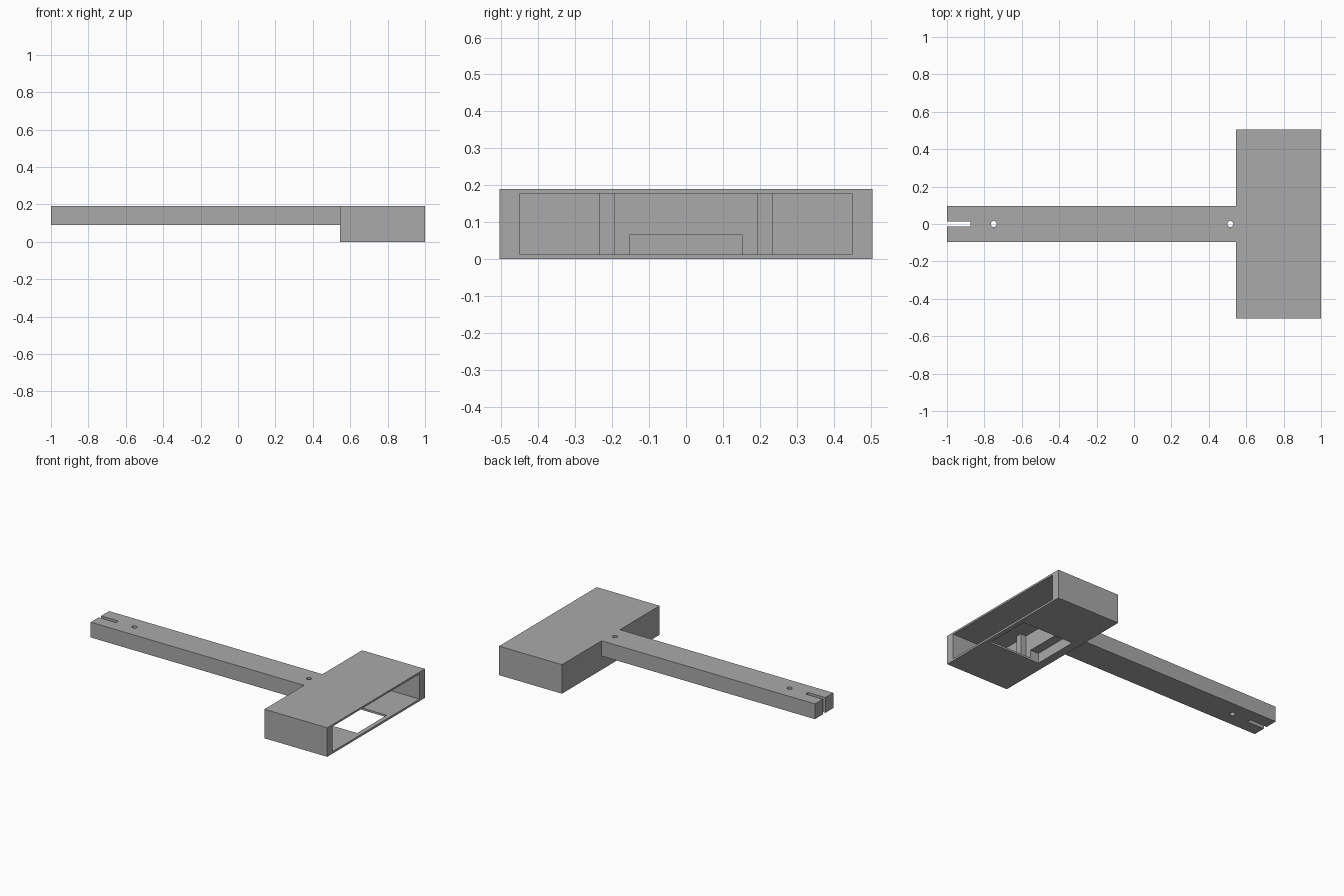
import bpy

old = bpy.data.objects.get("Cube")
if old:
    bpy.data.objects.remove(old, do_unlink=True)

grey = bpy.data.materials.new("plain grey")
grey.use_nodes = True
grey.diffuse_color = (0.4, 0.4, 0.4, 1)
grey.node_tree.nodes["Principled BSDF"].inputs["Base Color"].default_value = (0.4, 0.4, 0.4, 1)


def box(name, x, y, z):
    """Box spanning the given (min, max) ranges."""
    bpy.ops.mesh.primitive_cube_add(size=1, location=[sum(r) / 2 for r in (x, y, z)])
    ob = bpy.context.object
    ob.name = name
    ob.scale = [r[1] - r[0] for r in (x, y, z)]
    bpy.ops.object.transform_apply(location=True, rotation=False, scale=True)
    ob.data.materials.append(grey)
    return ob


def pin(name, x, radius):
    """Upright cutter for a round hole through the arm."""
    bpy.ops.mesh.primitive_cylinder_add(vertices=24, radius=radius, depth=0.3, location=(x, 0, 0.16))
    ob = bpy.context.object
    ob.name = name
    ob.data.materials.append(grey)
    return ob


def combine(target, other, operation):
    """Apply a boolean and drop the helper."""
    mod = target.modifiers.new(operation, 'BOOLEAN')
    mod.operation = operation
    mod.solver = 'EXACT'
    mod.object = other
    other.hide_render = True
    bpy.context.view_layer.objects.active = target
    bpy.ops.object.modifier_apply(modifier=mod.name)
    bpy.data.objects.remove(other, do_unlink=True)


# Hollow head, open on its outer end
head = box("head_housing", (0.545, 1), (-0.505, 0.505), (0, 0.19))
combine(head, box("cavity_cutter", (0.66, 1.1), (-0.45, 0.45), (0.013, 0.178)), 'DIFFERENCE')

# Floor window and the low recess in the rear wall behind it
combine(head, box("window_cutter", (0.6, 0.97), (-0.153, 0.153), (-0.1, 0.065)), 'DIFFERENCE')

# Pair of upright ribs on the rear wall
for side in (-1, 1):
    ys = sorted((side * 0.194, side * 0.234))
    combine(head, box("rib", (0.65, 0.70), ys, (0.006, 0.184)), 'UNION')

# Long arm with a slotted tip and two pin holes
arm = box("arm", (-1, 0.545), (-0.095, 0.095), (0.09, 0.19))
combine(arm, box("slot_cutter", (-1.1, -0.875), (-0.013, 0.013), (0, 0.3)), 'DIFFERENCE')
for x in (-0.75, 0.515):
    combine(arm, pin("pin_cutter", x, 0.016), 'DIFFERENCE')
